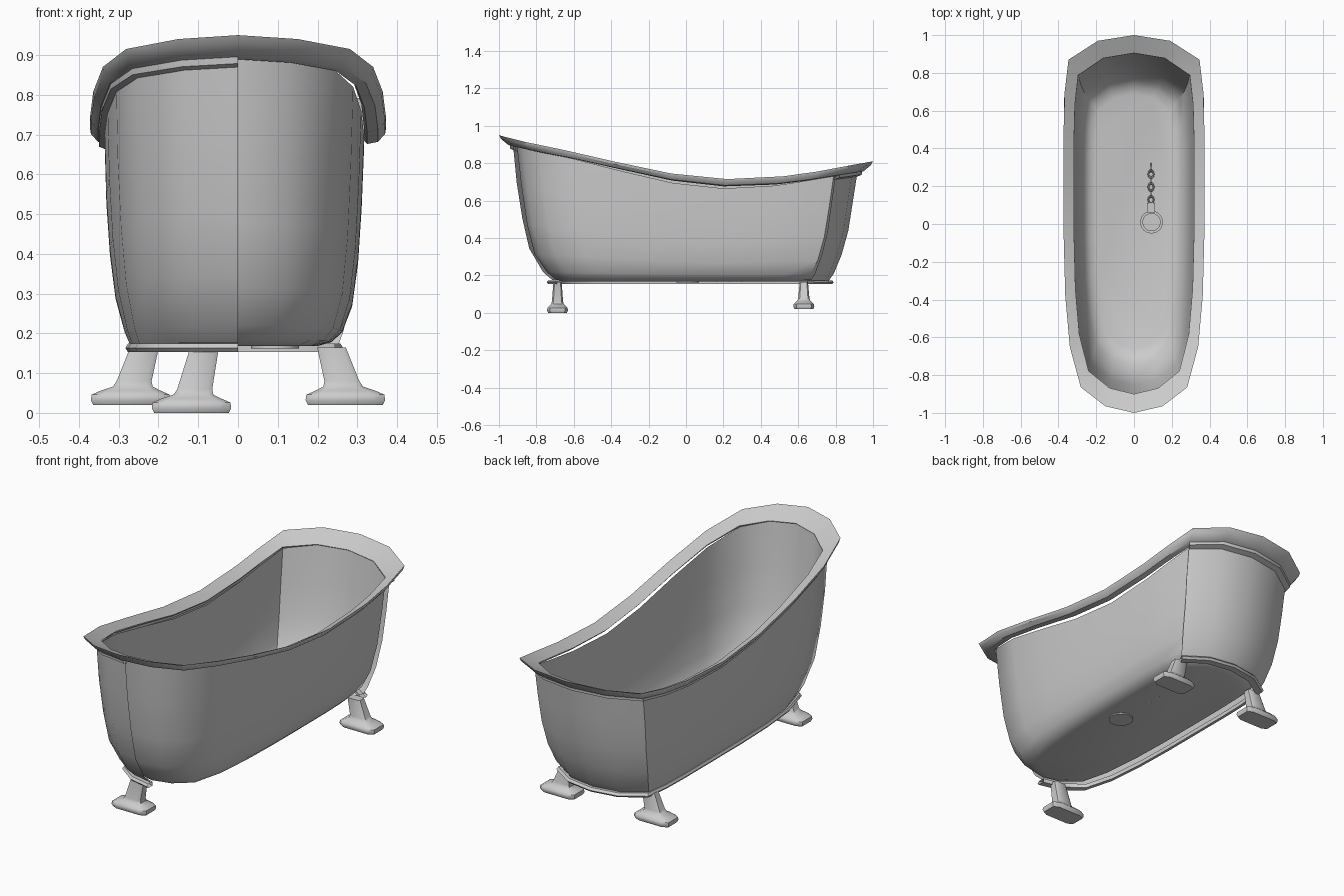
import bpy, bmesh, math

if "Cube" in bpy.data.objects:
    bpy.data.objects.remove(bpy.data.objects["Cube"])

# half outline of the rim (x, y) and its height z, from the front tip to the back tip
HALF = [(0, -1, .95), (.15, -.965, .94), (.28, -.865, .915), (.338, -.65, .87), (.362, -.38, .808),
        (.37, -.08, .745), (.37, .22, .715), (.37, .52, .73), (.365, .7, .755),
        (.345, .87, .787), (.19, .97, .805), (0, 1, .81)]
LOOP = HALF + [(-x, y, z) for x, y, z in reversed(HALF[1:-1])]
CORNER = 9                                   # outer skin starts at this corner
SKIN = LOOP[CORNER:] + [LOOP[0]]             # and runs round the left side to the front
BASE = .168


def loft(name, rings, closed=True, cap_start=False, cap_end=False, tube=False, angle=40):
    bm = bmesh.new()
    vs = [[bm.verts.new(p) for p in r] for r in rings]
    n = len(vs[0])
    pairs = list(zip(vs, vs[1:]))
    if tube:
        pairs.append((vs[-1], vs[0]))
    for a, b in pairs:
        for i in range(n if closed else n - 1):
            j = (i + 1) % n
            bm.faces.new((a[i], a[j], b[j], b[i]))
    if cap_start:
        bm.faces.new(vs[0][::-1])
    if cap_end:
        bm.faces.new(vs[-1])
    bmesh.ops.recalc_face_normals(bm, faces=bm.faces[:])
    me = bpy.data.meshes.new(name)
    bm.to_mesh(me)
    bm.free()
    ob = bpy.data.objects.new(name, me)
    bpy.context.collection.objects.link(ob)
    smooth(ob, angle)
    return ob


def smooth(ob, angle=40):
    bpy.ops.object.select_all(action='DESELECT')
    ob.select_set(True)
    bpy.context.view_layer.objects.active = ob
    bpy.ops.object.shade_smooth_by_angle(angle=math.radians(angle))


def scaled(p, sx, front, back):
    return p[0] / .37 * sx, p[1] * (front if p[1] < 0 else back)


def wall_ring(loop, sx, front, back, t):
    # t is the fraction of the height between floor and rim
    return [(*scaled(p, sx, front, back), BASE + t * (p[2] - .05 - BASE)) for p in loop]


def rim_ring(loop, sx, front, back, dz):
    # dz follows the rim, dropping more at the ends
    return [(*scaled(p, sx, front, back), p[2] + dz * (.65 + .4 * p[1] ** 2)) for p in loop]


def flat_ring(loop, sx, front, back, z):
    return [(*scaled(p, sx, front, back), z) for p in loop]


# inner basin with a rounded floor edge
basin = [(.20, .66, .69, 0), (.235, .705, .73, .02), (.262, .745, .765, .07), (.287, .81, .81, .2),
         (.302, .85, .85, .42), (.311, .88, .88, .7), (.317, .905, .908, 1)]
loft("basin", [wall_ring(LOOP, *r) for r in basin], cap_start=True)

# outer skin: left side, back end and front left
skin = [(.272, .715, .765, .01), (.285, .765, .79, .07), (.308, .838, .832, .24),
        (.322, .875, .868, .46), (.331, .905, .892, .72), (.335, .925, .918, 1)]
loft("outer_skin", [wall_ring(SKIN, *r) for r in skin], closed=False)

# rolled rim
rim = [(.317, .90, .905, -.045), (.372, 1, 1, 0), (.370, .988, .988, -.02),
       (.352, .95, .95, -.05), (.325, .915, .918, -.058)]
loft("rim", [rim_ring(LOOP, *r) for r in rim], tube=True, angle=35)

# bead below the rim, on the skin only
bead = [(.33, .91, .91, -.045), (.350, .942, .942, -.05), (.350, .94, .94, -.068), (.33, .915, .91, -.08)]
loft("rim_bead", [rim_ring(SKIN, *r) for r in bead], closed=False, tube=True)

# trim moulding round the base
trim = [(.262, .70, .745, .153), (.277, .735, .782, .153), (.283, .745, .79, .163),
        (.277, .735, .78, .174), (.262, .70, .745, .174)]
loft("base_trim", [flat_ring(SKIN, *r) for r in trim], closed=False, tube=True)


# feet: a leaning neck flaring into a rounded pad
def foot(name, x, y, z, side, lean):
    levels = [(0, .094, .05, 0), (0, .1, .056, .012), (0, .098, .054, .026), (0, .075, .045, .036),
              (.15, .05, .034, .046), (.25, .044, .03, .06), (1, .036, .022, .165 - z)]
    rings = []
    for f, hx, hy, dz in levels:
        cx = x - side * lean * f
        k = .72
        pts = [(1, -k), (1, k), (k, 1), (-k, 1), (-1, k), (-1, -k), (-k, -1), (k, -1)]
        rings.append([(cx + a * hx, y + b * hy, z + dz) for a, b in pts])
    loft(name, rings, cap_start=True, cap_end=True, angle=45)


foot("front_foot", -.117, -.687, 0, -1, .033)
for s, nm in ((-1, "left"), (1, "right")):
    foot("back_foot_" + nm, s * .27, .63, .02, s, .035)


# drain plug
def disc(name, r, z0, z1):
    bpy.ops.mesh.primitive_cylinder_add(vertices=24, radius=r, depth=z1 - z0, location=(.093, .01, (z0 + z1) / 2))
    bpy.context.object.name = name
    smooth(bpy.context.object)


disc("drain_flange", .06, .162, .176)
disc("drain_plug", .048, .17, .184)

# plug chain lying on the floor
bpy.ops.mesh.primitive_cube_add(size=1, location=(.09, .085, .184))
clip = bpy.context.object
clip.name = "chain_clip"
clip.scale = (.04, .05, .018)
for i in range(6):
    bpy.ops.mesh.primitive_torus_add(major_segments=12, minor_segments=6, major_radius=.014, minor_radius=.004,
                                     location=(.09, .128 + i * .034, .184),
                                     rotation=(0, math.pi / 2 * (i % 2), 0))
    link = bpy.context.object
    link.name = "chain_link_%d" % (i + 1)
    link.scale = (1, 1.4, 1)
    smooth(link)
